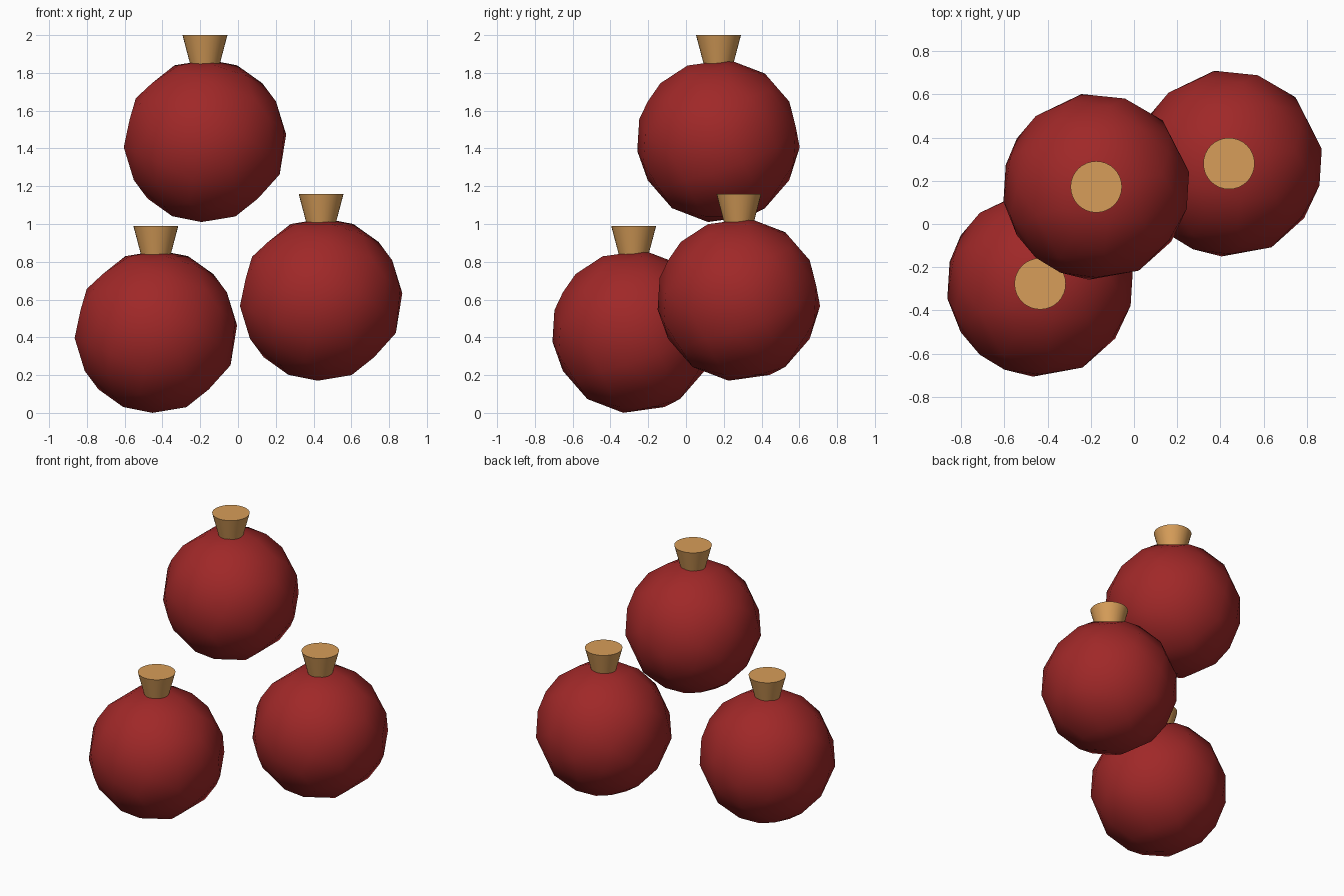
import bpy, bmesh, math

if "Cube" in bpy.data.objects:
    bpy.data.objects.remove(bpy.data.objects["Cube"])


def material(name, rgb):
    m = bpy.data.materials.new(name)
    m.diffuse_color = (*rgb, 1)
    m.use_nodes = True
    m.node_tree.nodes["Principled BSDF"].inputs["Base Color"].default_value = m.diffuse_color
    return m


RED = material("dark red", (0.35, 0.021, 0.021))
GOLD = material("brass", (0.68, 0.34, 0.10))


def finish(obj, name, mat, angle):
    obj.name = name
    obj.data.materials.append(mat)
    bpy.ops.object.shade_smooth_by_angle(angle=math.radians(angle))


# Hanging balls: (x, y, height of the ball's underside)
spots = [(-0.175, 0.172, 1.01), (-0.435, -0.277, 0.0), (0.44, 0.28, 0.17)]

for i, (x, y, z) in enumerate(spots, 1):
    # low-poly round body, thinned out to an irregular faceting
    bpy.ops.mesh.primitive_ico_sphere_add(subdivisions=3, radius=0.43,
                                          location=(x, y, z + 0.43))
    ball = bpy.context.object
    dec = ball.modifiers.new("thin", 'DECIMATE')
    dec.ratio = 0.45
    bpy.ops.object.modifier_apply(modifier="thin")
    finish(ball, f"ball_{i}", RED, 60)

    # flared cap sunk slightly into the top of the ball
    bpy.ops.mesh.primitive_cone_add(vertices=32, radius1=0.074, radius2=0.119,
                                    depth=0.17, location=(x, y, z + 0.905))
    finish(bpy.context.object, f"cap_{i}", GOLD, 40)
